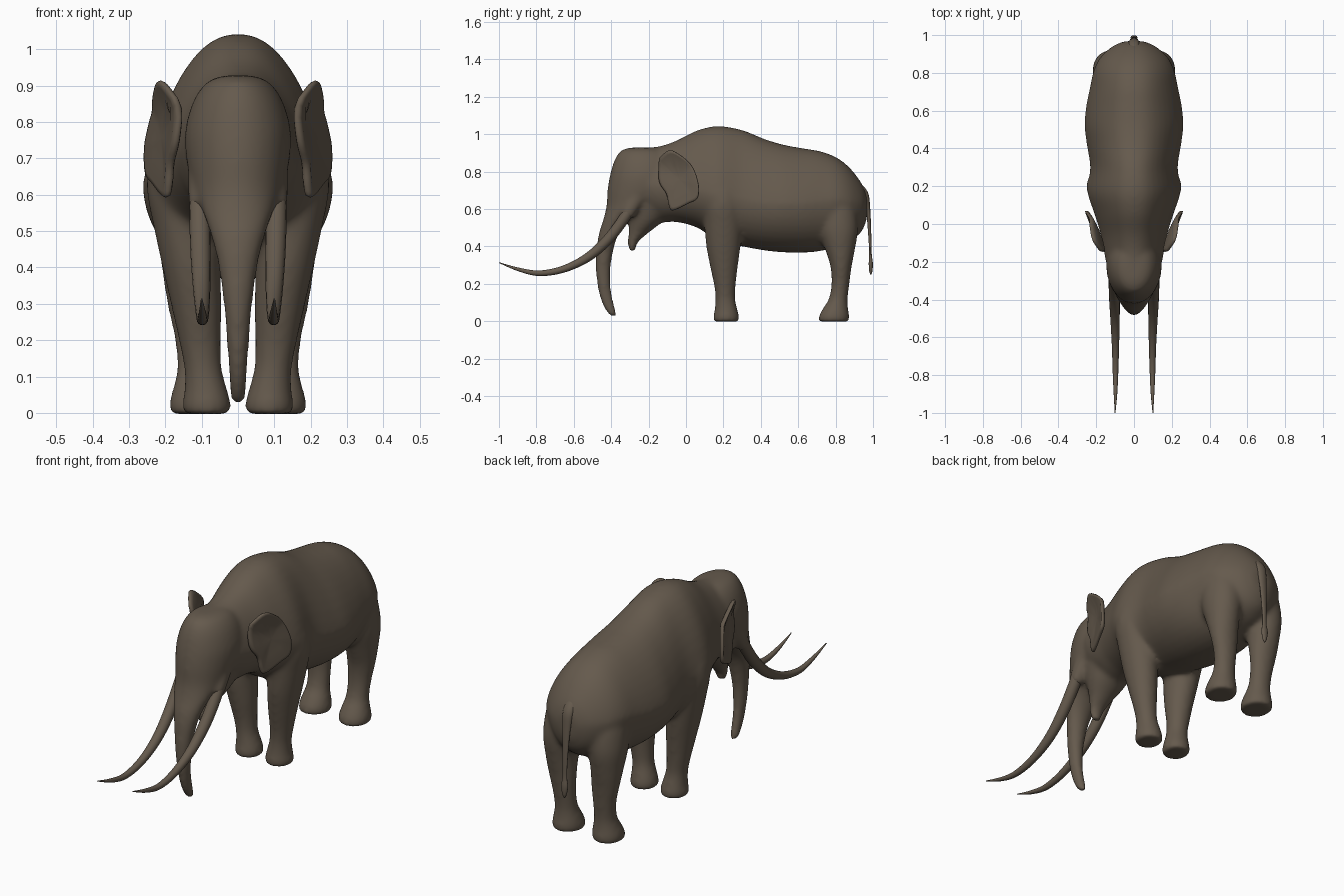
import bpy, bmesh, math
from mathutils import Vector

hide = bpy.data.materials.new("brown hide")
hide.diffuse_color = (0.13, 0.102, 0.074, 1)


def spline(rows, steps=5):
    """Catmull-Rom interpolation of tuples."""
    out = []
    for i in range(len(rows) - 1):
        p = [rows[max(0, min(len(rows) - 1, i + k))] for k in (-1, 0, 1, 2)]
        for s in range(steps):
            t = s / steps
            out.append([0.5 * (2 * b + (c - a) * t + (2 * a - 5 * b + 4 * c - d) * t * t
                               + (3 * b - a - 3 * c + d) * t ** 3) for a, b, c, d in zip(*p)])
    return out + [list(rows[-1])]


def skin(bm, rings):
    """Closed skin over a list of point rings."""
    vs = [[bm.verts.new(p) for p in r] for r in rings]
    n = len(vs[0])
    faces = [bm.faces.new((a[i], a[(i + 1) % n], b[(i + 1) % n], b[i]))
             for a, b in zip(vs, vs[1:]) for i in range(n)]
    faces += [bm.faces.new(vs[0][::-1]), bm.faces.new(vs[-1])]
    bmesh.ops.recalc_face_normals(bm, faces=faces)


def column(bm, rows, side=1, n=28):
    """Horizontal elliptic rings: x, y, z, x radius, y radius."""
    ang = [2 * math.pi * i / n for i in range(n)]
    skin(bm, [[(side * (x + rx * math.cos(a)), y + ry * math.sin(a), z) for a in ang]
              for x, y, z, rx, ry in spline(rows)])


def tube(bm, rows, side=1, n=16):
    """Round tube along a path: x, y, z, radius."""
    pts = spline(rows)
    rings = []
    for i, (x, y, z, r) in enumerate(pts):
        d = (Vector(pts[min(i + 1, len(pts) - 1)][:3]) - Vector(pts[max(i - 1, 0)][:3])).normalized()
        u = Vector((1, 0, 0))
        v = d.cross(u).normalized()
        u = v.cross(d)
        c = Vector((x, y, z))
        ring = [c + r * (math.cos(2 * math.pi * k / n) * u + math.sin(2 * math.pi * k / n) * v) for k in range(n)]
        rings.append([(side * p.x, p.y, p.z) for p in ring])
    skin(bm, rings)


def finish(bm, name):
    me = bpy.data.meshes.new(name)
    bm.to_mesh(me)
    bm.free()
    me.materials.append(hide)
    for p in me.polygons:
        p.use_smooth = True
    ob = bpy.data.objects.new(name, me)
    bpy.context.collection.objects.link(ob)
    return ob


# torso rows: y, bottom, top, half width, height of widest point
torso = [(-.27, .60, .90, .115, .74), (-.20, .56, .925, .148, .73), (-.13, .53, .938, .162, .72),
         (-.05, .53, .966, .178, .71), (.06, .50, 1.02, .212, .70), (.17, .43, 1.043, .246, .67),
         (.30, .40, 1.022, .232, .65), (.42, .378, .974, .25, .63), (.52, .368, .944, .262, .63),
         (.62, .366, .925, .254, .63), (.72, .375, .908, .234, .64), (.81, .40, .872, .214, .65),
         (.88, .43, .815, .18, .64), (.94, .48, .735, .115, .63), (.968, .55, .67, .05, .62)]
bm = bmesh.new()
rings = []
for y, lo, hi, w, mid in spline(torso):
    ring = []
    for k in range(40):
        s, c = math.sin(math.pi * k / 20), math.cos(math.pi * k / 20)
        taper = 1 - .22 * s if s > 0 else 1
        if s > 0:
            c = math.copysign(abs(c) ** .88, c)
        ring.append((w * c * taper, y, mid + s * ((hi - mid) if s > 0 else (mid - lo))))
    rings.append(ring)
skin(bm, rings)

# head running down into the trunk
column(bm, [(0, -.23, .928, .04, .07), (0, -.225, .91, .085, .125), (0, -.22, .86, .122, .163),
            (0, -.22, .78, .145, .187), (0, -.235, .70, .143, .185), (0, -.29, .62, .123, .135),
            (0, -.365, .55, .097, .075), (0, -.407, .48, .073, .056), (0, -.430, .40, .054, .047),
            (0, -.443, .28, .038, .040), (0, -.434, .16, .029, .035), (0, -.412, .08, .024, .031),
            (0, -.392, .035, .020, .022), (0, -.388, .024, .013, .014)])
# lower jaw and lip
column(bm, [(0, -.18, .62, .12, .14), (0, -.21, .54, .092, .095), (0, -.255, .47, .055, .052),
            (0, -.285, .42, .037, .027), (0, -.287, .372, .024, .017)])
for side in (1, -1):
    # tusk sockets
    tube(bm, [(.085, -.22, .74, .05), (.097, -.28, .63, .043), (.104, -.32, .56, .034)], side)
    # front legs
    column(bm, [(.12, .19, .84, .05, .06), (.140, .192, .72, .095, .095), (.148, .197, .62, .103, .108),
                (.142, .20, .52, .092, .103),
                (.128, .20, .40, .080, .092), (.114, .203, .29, .069, .074), (.104, .208, .19, .057, .058),
                (.096, .21, .12, .052, .053), (.088, .214, .06, .060, .062), (.086, .215, .025, .067, .069),
                (.086, .215, -.003, .064, .067)], side)
    # hind legs
    column(bm, [(.09, .76, .76, .05, .07), (.113, .793, .64, .088, .105), (.126, .812, .50, .093, .108),
                (.128, .824, .38, .079, .079), (.122, .829, .29, .071, .057), (.115, .826, .20, .059, .048),
                (.112, .814, .12, .056, .051), (.112, .80, .07, .066, .067), (.113, .792, .03, .076, .081),
                (.113, .79, -.003, .075, .081)], side)
body = finish(bm, "body_head_and_legs")
m = body.modifiers.new("blend", 'REMESH')
m.mode = 'VOXEL'
m.voxel_size = .01
m.use_smooth_shade = True
m = body.modifiers.new("soften", 'SMOOTH')
m.factor = .5
m.iterations = 18

# ears: cupped plates, front edge attached to the head
outline = [(-.145, .87), (-.09, .914), (-.03, .888), (.025, .84), (.055, .78), (.07, .71), (.06, .655),
           (.015, .63), (-.07, .592), (-.092, .62), (-.105, .68), (-.145, .75)]
edge = spline(outline + outline[:1], 4)[:-1]
cy, cz = -.03, .755
for side, name in ((1, "right_ear"), (-1, "left_ear")):
    bm = bmesh.new()

    def layer(scale, off):
        ring = []
        for y, z in edge:
            y, z = cy + (y - cy) * scale, cz + (z - cz) * scale
            x = .168 + .38 * (y + .12) - .10 * max(0, z - .74) + .45 * max(0, z - .83)
            ring.append((side * (x + .012 * scale ** 2 + off), y, z))
        return ring
    skin(bm, [layer(.05, .010), layer(.5, .010), layer(.88, .012), layer(.97, .009), layer(1, 0),
              layer(.97, -.009), layer(.88, -.012), layer(.5, -.012), layer(.05, -.012)])
    finish(bm, name)

# tusks
for side, name in ((1, "right_tusk"), (-1, "left_tusk")):
    bm = bmesh.new()
    tube(bm, [(.103, -.27, .65, .028), (.105, -.32, .565, .029), (.103, -.41, .445, .028),
              (.10, -.52, .345, .024), (.098, -.65, .28, .019), (.098, -.78, .256, .015),
              (.098, -.89, .275, .010), (.10, -1, .313, .002)], side)
    finish(bm, name)

# tail with tuft
bm = bmesh.new()
column(bm, [(0, .90, .75, .02, .02), (0, .952, .69, .028, .020), (0, .973, .60, .022, .012),
            (0, .983, .45, .014, .008), (0, .986, .36, .012, .007), (0, .988, .31, .018, .011),
            (0, .988, .27, .012, .009), (0, .988, .25, .003, .003)])
finish(bm, "tail")
